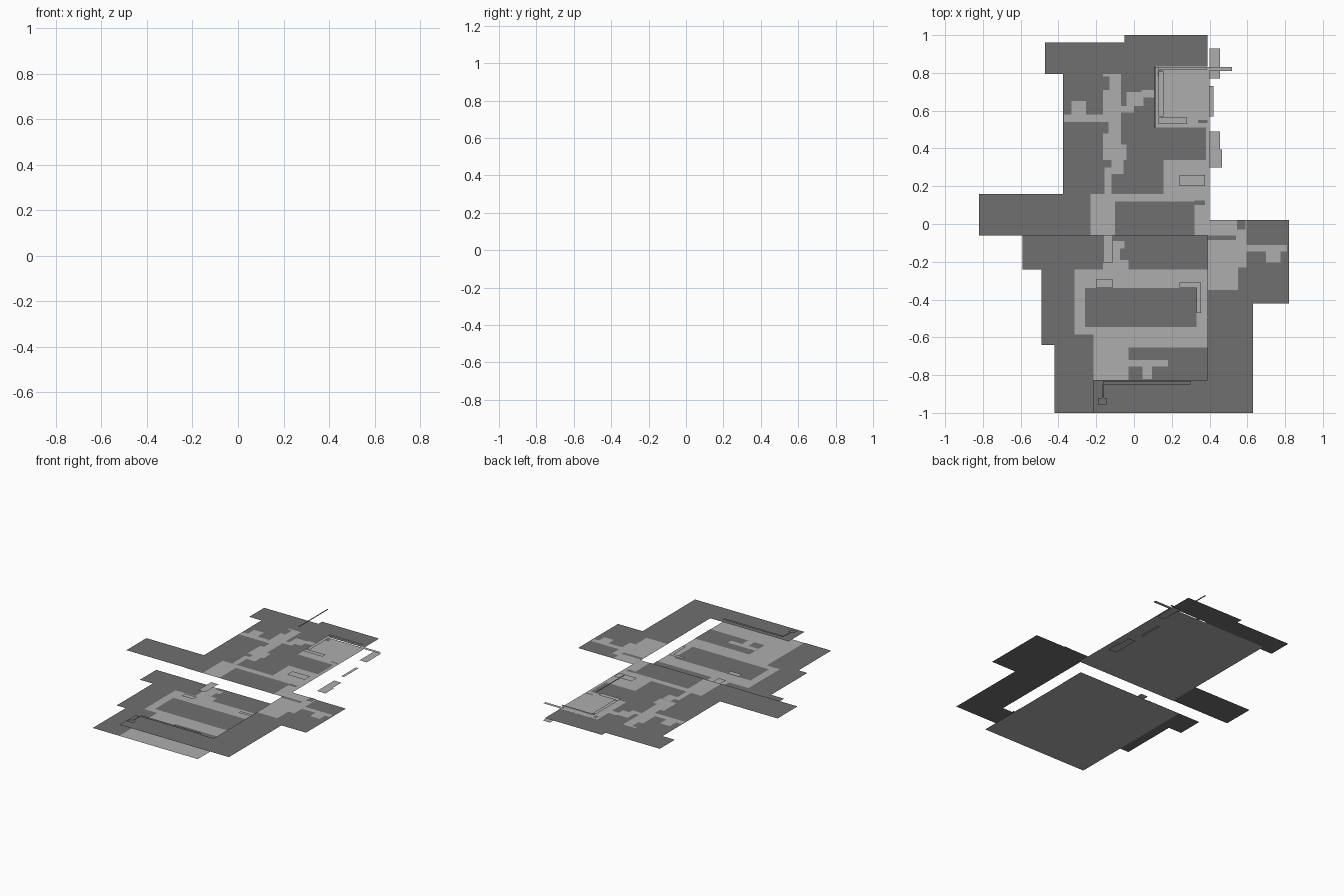
import bpy, bmesh

if "Cube" in bpy.data.objects:
    bpy.data.objects.remove(bpy.data.objects["Cube"])

def material(name, v):
    m = bpy.data.materials.new(name)
    m.diffuse_color = (v, v, v, 1)
    m.use_nodes = True
    m.node_tree.nodes["Principled BSDF"].inputs["Base Color"].default_value = m.diffuse_color
    return m

LIGHT = material("light_grey", 0.42)
DARK = material("dark_grey", 0.16)

def sheet(name, z, mat, rects):
    """Paper-thin floor sheet made of rectangles (x0, y0, x1, y1)."""
    bm = bmesh.new()
    for x0, y0, x1, y1 in rects:
        bm.faces.new([bm.verts.new((x, y, z)) for x, y in
                      ((x0, y0), (x1, y0), (x1, y1), (x0, y1))])
    bmesh.ops.remove_doubles(bm, verts=bm.verts, dist=1e-5)
    me = bpy.data.meshes.new(name)
    bm.to_mesh(me)
    bm.free()
    me.materials.append(mat)
    ob = bpy.data.objects.new(name, me)
    bpy.context.collection.objects.link(ob)
    return ob

def tee(name, z, x0, x1, y0, y1, sx0, sx1, sy):
    """Bar with a stub of stairs on one side."""
    stub = (sx0, min(sy, y0), sx1, y0) if sy < y0 else (sx0, y1, sx1, sy)
    sheet(name, z, LIGHT, [(x0, y0, x1, y1), stub])

LOW, HIGH, STEP = 0.018, 0.094, 0.002

# Light base floors
sheet("south_floor", LOW, LIGHT, [(-.42, -1, .39, -.06)])
sheet("north_floor", HIGH, LIGHT, [(-.37, -.06, .40, .83)])

# Dark blocks of the lower level
sheet("south_west_blocks", LOW + STEP, DARK, [
    (-.42, -1, -.215, -.64), (-.49, -.64, -.315, -.585),
    (-.315, -.64, -.215, -.585), (-.49, -.585, -.315, -.24),
    (-.59, -.24, -.165, -.06)])
sheet("south_centre_block", LOW + STEP, DARK, [(-.26, -.545, .33, -.34)])
sheet("south_inner_block", LOW + STEP, DARK, [(-.03, -.825, .39, -.655)])
sheet("south_gate_block", LOW + STEP, DARK, [(-.03, -.24, .39, -.06), (-.11, -.19, -.03, -.06)])

# Dark blocks of the upper level
sheet("north_cap", HIGH + STEP, DARK, [(-.47, .795, -.05, .96), (-.05, .835, .39, 1)])
sheet("north_west_block", HIGH + STEP, DARK, [(-.375, .16, -.165, .795)])
sheet("west_wing", HIGH + STEP, DARK, [(-.82, -.06, -.23, .16)])
sheet("north_centre_block", HIGH + STEP, DARK, [
    (-.04, .34, .38, .51), (-.165, .16, .155, .34),
    (-.07, .42, -.04, .51), (-.07, .51, .105, .80), (-.05, .80, .105, .835)])
sheet("gate_block", HIGH + STEP, DARK, [(-.10, -.06, .32, .12), (.32, .10, .375, .125)])
sheet("corridor_corner", HIGH + STEP, DARK, [(-.165, .48, -.135, .54), (-.165, .71, -.13, .78)])
sheet("east_block", HIGH + STEP, DARK, [(.39, -.42, .82, .02), (.39, -1, .63, -.42)])
sheet("south_edge_block", HIGH + STEP, DARK, [(-.215, -1, .39, -.825)])

# Light paths over the dark blocks
sheet("east_yard", HIGH + 2 * STEP, LIGHT, [
    (.39, -.23, .595, .02), (.39, -.35, .55, -.23)])
sheet("east_yard_trim", HIGH + 3 * STEP, DARK, [(.39, -.085, .54, -.06), (.545, -.03, .59, .02)])
tee("west_stairs", HIGH + 2 * STEP, -.37, -.165, .54, .58, -.33, -.255, .65)
tee("east_stairs", HIGH + 2 * STEP, .595, .81, -.145, -.11, .70, .775, -.205)
tee("south_stairs", LOW + 2 * STEP, -.03, .18, -.755, -.72, .045, .095, -.82)
sheet("north_passage", HIGH + 2 * STEP, LIGHT, [
    (-.07, .59, 0, .625), (-.04, .625, .05, .70), (.04, .67, .105, .71)])
sheet("middle_passage", HIGH + 2 * STEP, LIGHT, [(-.155, .16, -.12, .30), (-.12, .265, -.055, .34)])
sheet("gate_passage", LOW + 2 * STEP, LIGHT, [(-.11, -.13, -.05, -.09), (-.11, -.19, -.075, -.13)])

# Thin raised ledges and beams
sheet("gate_ramp", LOW + .03, LIGHT, [(-.165, -.205, -.11, -.06)])
sheet("courtyard_ledge", LOW + .03, LIGHT, [
    (.24, -.335, .355, -.31), (.33, -.47, .355, -.335), (-.20, -.335, -.11, -.295)])
sheet("roof_beam", .289, DARK, [(.105, .51, .115, .835)])
sheet("room_ledge", .12, LIGHT, [(.13, .57, .155, .81), (.13, .815, .385, .83), (.13, .53, .28, .565)])
sheet("room_trim", HIGH + STEP, DARK, [(.125, .78, .15, .815), (.34, .535, .39, .55)])
sheet("step_platform", .11, LIGHT, [(.24, .20, .375, .26)])
sheet("south_walkway", .11, DARK, [(-.165, -.85, .30, -.83), (-.19, -.955, -.145, -.92), (-.17, -.92, -.16, -.85)])

# Small floating platforms on the east side
sheet("east_platforms", 0, LIGHT, [
    (.40, .30, .465, .395), (.40, .395, .455, .49), (.40, .57, .42, .73)])
sheet("cross_lower", .035, LIGHT, [(.40, .77, .455, .93)])
sheet("cross_upper", .10, LIGHT, [(.37, .81, .52, .832)])
